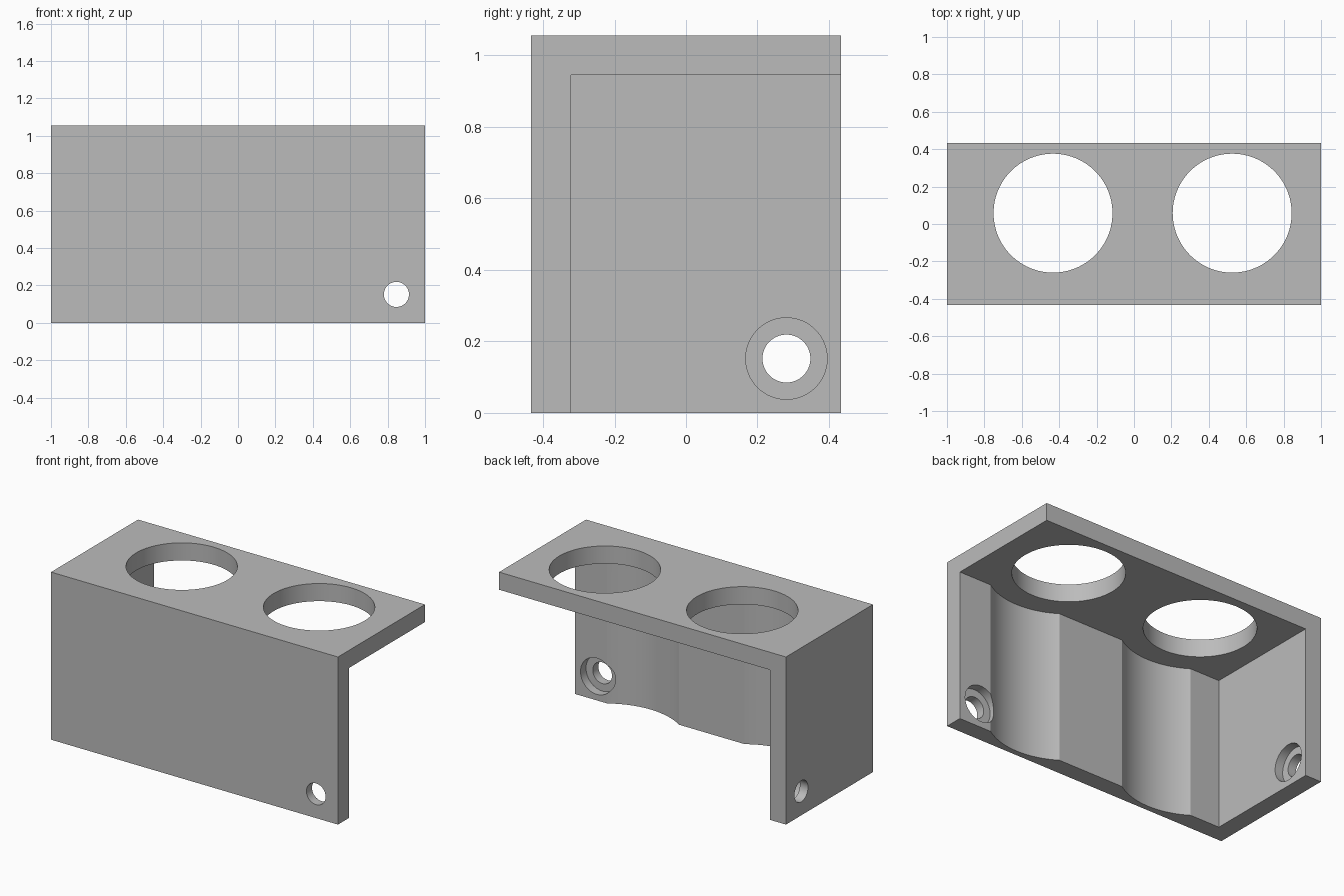
import bpy, bmesh, math
from mathutils import Matrix, Vector

cube = bpy.data.objects.get("Cube")
if cube:
    bpy.data.objects.remove(cube, do_unlink=True)

# Main dimensions
HALF_Y, HEIGHT, WALL = 0.433, 1.056, 0.111
INNER_X, INNER_Y, INNER_Z = -1 + WALL, -HALF_Y + WALL, HEIGHT - WALL
BAYS = (-0.433, 0.525)
BAY_Y, HOLE_R, RECESS_R = 0.058, 0.318, 0.455
SCREW_Z, SCREW_R, BORE_R, BORE_DEPTH = 0.152, 0.067, 0.114, 0.055
SCREW_X, SCREW_Y = 0.847, 0.281

grey = bpy.data.materials.new("plain grey")
grey.use_nodes = True
grey.diffuse_color = (0.5, 0.5, 0.5, 1)
grey.node_tree.nodes["Principled BSDF"].inputs["Base Color"].default_value = (0.5, 0.5, 0.5, 1)


def make_object(name, bm):
    bmesh.ops.recalc_face_normals(bm, faces=bm.faces)
    mesh = bpy.data.meshes.new(name)
    bm.to_mesh(mesh)
    bm.free()
    mesh.materials.append(grey)
    obj = bpy.data.objects.new(name, mesh)
    bpy.context.collection.objects.link(obj)
    return obj


def prism(name, outline, z0, z1):
    bm = bmesh.new()
    face = bm.faces.new([bm.verts.new((x, y, z0)) for x, y in outline])
    top = bmesh.ops.extrude_face_region(bm, geom=[face])["geom"]
    bmesh.ops.translate(bm, vec=(0, 0, z1 - z0),
                        verts=[v for v in top if isinstance(v, bmesh.types.BMVert)])
    return make_object(name, bm)


def cylinder(name, start, end, radius):
    start, end = Vector(start), Vector(end)
    axis = end - start
    turn = axis.to_track_quat("Z", "Y").to_matrix().to_4x4()
    bm = bmesh.new()
    bmesh.ops.create_cone(bm, cap_ends=True, segments=96, radius1=radius, radius2=radius,
                          depth=axis.length,
                          matrix=Matrix.Translation((start + end) / 2) @ turn)
    return make_object(name, bm)


def cut(target, cutter):
    cutter.hide_render = True
    mod = target.modifiers.new("cut", "BOOLEAN")
    mod.operation, mod.solver, mod.object = "DIFFERENCE", "EXACT", cutter
    bpy.context.view_layer.objects.active = target
    bpy.ops.object.modifier_apply(modifier=mod.name)
    bpy.data.objects.remove(cutter, do_unlink=True)


# Solid block that becomes the corner bracket
bracket = prism("holder_bracket", [(-1, -HALF_Y), (1, -HALF_Y), (1, HALF_Y), (-1, HALF_Y)], 0, HEIGHT)

# Inner cavity, with a shallow round recess in the front wall behind each bay
outline = [(INNER_X, 1), (INNER_X, INNER_Y)]
half_angle = math.acos((BAY_Y - INNER_Y) / RECESS_R)
for bay_x in BAYS:
    for i in range(33):
        a = half_angle * (i / 16 - 1)
        outline.append((bay_x + RECESS_R * math.sin(a), BAY_Y - RECESS_R * math.cos(a)))
outline += [(1.2, INNER_Y), (1.2, 1)]
cut(bracket, prism("cavity_cutter", outline, -0.2, INNER_Z))

# Round openings in the top plate
for bay_x in BAYS:
    cut(bracket, cylinder("opening_cutter", (bay_x, BAY_Y, 0.8), (bay_x, BAY_Y, 1.3), HOLE_R))

# Screw holes, counterbored from the inside of the front and side walls
front = Vector((SCREW_X, -HALF_Y, SCREW_Z))
side = Vector((-1, SCREW_Y, SCREW_Z))
for outer, inward in ((front, Vector((0, 1, 0))), (side, Vector((1, 0, 0)))):
    cut(bracket, cylinder("screw_cutter", outer - inward * 0.1, outer + inward * 0.2, SCREW_R))
    cut(bracket, cylinder("counterbore_cutter", outer + inward * (WALL - BORE_DEPTH),
                          outer + inward * 0.2, BORE_R))

# Smooth round surfaces, sharp edges
bpy.ops.object.select_all(action="DESELECT")
bracket.select_set(True)
bpy.context.view_layer.objects.active = bracket
bpy.ops.object.shade_smooth_by_angle(angle=math.radians(20))
